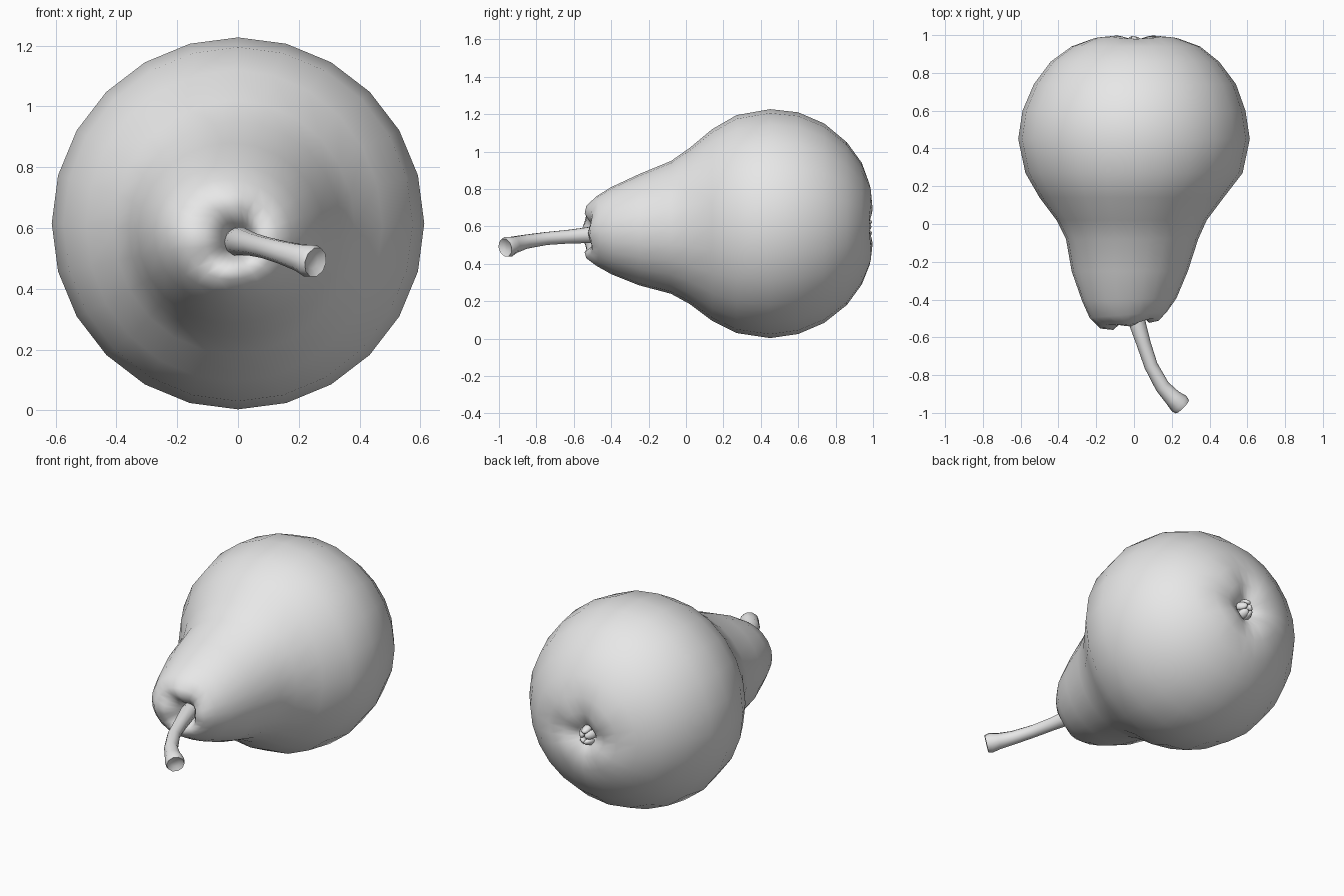
import bpy, bmesh, math
from mathutils import Vector, Matrix

if "Cube" in bpy.data.objects:
    bpy.data.objects.remove(bpy.data.objects["Cube"])

skin = bpy.data.materials.new("plain grey")
skin.diffuse_color = (0.8, 0.8, 0.8, 1)
skin.use_nodes = True
skin.node_tree.nodes["Principled BSDF"].inputs["Base Color"].default_value = skin.diffuse_color


def finish(bm, name, angle=60):
    bmesh.ops.recalc_face_normals(bm, faces=bm.faces[:])
    me = bpy.data.meshes.new(name)
    bm.to_mesh(me)
    bm.free()
    ob = bpy.data.objects.new(name, me)
    bpy.context.collection.objects.link(ob)
    me.materials.append(skin)
    bpy.ops.object.select_all(action='DESELECT')
    ob.select_set(True)
    bpy.context.view_layer.objects.active = ob
    bpy.ops.object.shade_smooth_by_angle(angle=math.radians(angle))
    return ob


def loft(rings, name):
    """Skin a list of equal point loops and cap both ends."""
    bm = bmesh.new()
    loops = [[bm.verts.new(p) for p in ring] for ring in rings]
    n = len(loops[0])
    for a, b in zip(loops, loops[1:]):
        for i in range(n):
            j = (i + 1) % n
            bm.faces.new((a[i], a[j], b[j], b[i]))
    bm.faces.new(loops[0])
    bm.faces.new(loops[-1])
    return finish(bm, name)


# Fruit body: y, left, right, bottom, top, sideways tilt, lobe depth
sections = [
    (-0.44, -0.04, 0.04, 0.51, 0.59, 0, 0),
    (-0.50, -0.06, 0.06, 0.49, 0.62, 0.1, 0.01),
    (-0.53, -0.11, 0.08, 0.46, 0.67, 0.2, 0.012),
    (-0.525, -0.18, 0.13, 0.43, 0.71, 0.13, 0.008),
    (-0.48, -0.235, 0.175, 0.39, 0.76, 0.08, 0),
    (-0.40, -0.275, 0.225, 0.345, 0.81, 0.03, 0),
    (-0.25, -0.33, 0.285, 0.285, 0.88, 0, 0),
    (-0.08, -0.36, 0.34, 0.24, 0.95, 0, 0),
    (0.02, -0.41, 0.385, 0.185, 1.02, 0, 0),
    (0.14, -0.50, 0.475, 0.095, 1.12, 0, 0),
    (0.27, -0.575, 0.575, 0.03, 1.195, 0, 0),
    (0.45, -0.613, 0.613, 0.003, 1.227, 0, 0),
    (0.60, -0.59, 0.59, 0.025, 1.21, 0, 0),
    (0.74, -0.53, 0.54, 0.085, 1.15, 0, 0),
    (0.86, -0.44, 0.45, 0.18, 1.05, 0, 0),
    (0.94, -0.33, 0.35, 0.29, 0.94, 0, 0),
    (0.985, -0.22, 0.24, 0.39, 0.83, 0, 0.005),
    (0.988, -0.13, 0.14, 0.47, 0.73, 0, 0.01),
    (0.96, -0.065, 0.065, 0.52, 0.66, 0, 0.005),
    (0.92, -0.03, 0.03, 0.56, 0.62, 0, 0),
]
SIDES = 24
rings = []
for y, l, r, b, t, tilt, lobe in sections:
    ring = []
    for i in range(SIDES):
        a = math.tau * i / SIDES
        dx = (r - l) / 2 * math.cos(a)
        dz = (t - b) / 2 * math.sin(a)
        dy = tilt * dx - lobe * math.cos(4 * a)
        ring.append(((l + r) / 2 + dx, y + dy, (b + t) / 2 + dz))
    rings.append(ring)
loft(rings, "fruit_body")

# Stem: bent tube with a flared, slightly cupped tip
path = [((0.0, -0.42, 0.555), 0.05), ((0.01, -0.50, 0.555), 0.046),
        ((0.05, -0.63, 0.545), 0.038), ((0.09, -0.75, 0.535), 0.036),
        ((0.15, -0.86, 0.518), 0.039), ((0.205, -0.92, 0.502), 0.046),
        ((0.238, -0.95, 0.492), 0.056), ((0.255, -0.967, 0.487), 0.05)]
pts = [Vector(p) for p, _ in path]
rings = []
for k, (_, rad) in enumerate(path):
    d = (pts[min(k + 1, len(pts) - 1)] - pts[max(k - 1, 0)]).normalized()
    u = d.cross(Vector((0, 0, 1))).normalized()
    v = u.cross(d)
    rings.append([pts[k] + rad * (math.cos(math.tau * i / 10) * u +
                                  math.sin(math.tau * i / 10) * v)
                  for i in range(10)])
end = pts[-1] - (pts[-1] - pts[-2]) * 0.6
rings.append([end + (p - pts[-1]) * 0.5 for p in rings[-1]])
loft(rings, "stem")

# Dried blossom end: small crumpled sepals in the rear hollow
bm = bmesh.new()
for i in range(5):
    a = math.tau * i / 5 + 0.3
    m = (Matrix.Translation((0.03 * math.cos(a), 0.955, 0.59 + 0.042 * math.sin(a)))
         @ Matrix.Rotation(-a, 4, 'Y') @ Matrix.Rotation(0.5 - 0.2 * (i % 2), 4, 'Z')
         @ Matrix.Diagonal((0.018, 0.042, 0.026, 1)))
    bmesh.ops.create_icosphere(bm, subdivisions=2, radius=1, matrix=m)
finish(bm, "blossom_end")
